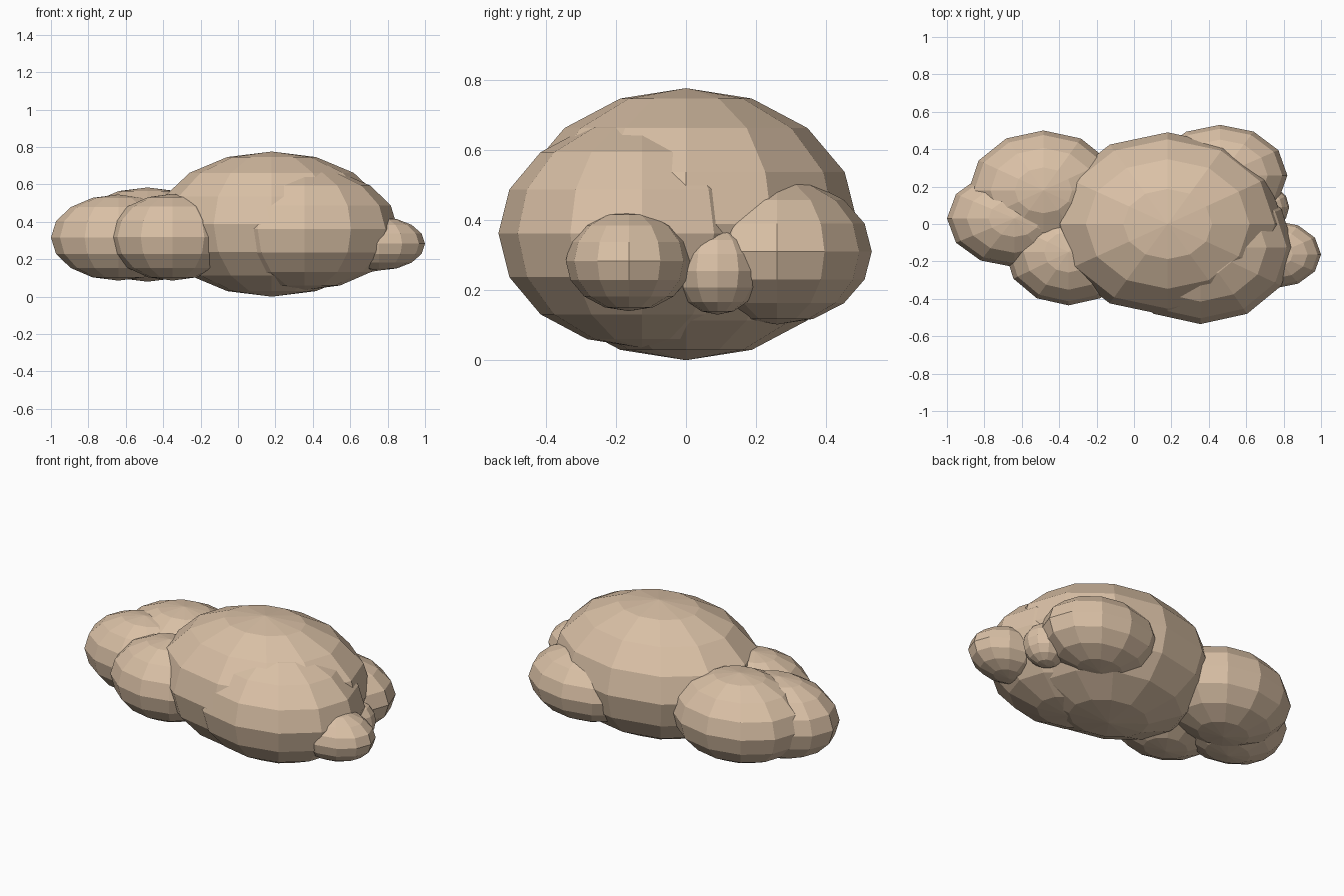
import bpy

cube = bpy.data.objects.get("Cube")
if cube:
    bpy.data.objects.remove(cube, do_unlink=True)

# Single warm tan colour
tan = bpy.data.materials.new("warm_tan")
tan.use_nodes = True
colour = (0.70, 0.53, 0.38, 1)
tan.diffuse_color = colour
tan.node_tree.nodes["Principled BSDF"].inputs["Base Color"].default_value = colour


def puff(name, centre, radii):
    """Flat-shaded faceted ellipsoid."""
    bpy.ops.mesh.primitive_uv_sphere_add(segments=12, ring_count=8, radius=1)
    ob = bpy.context.object
    ob.name = ob.data.name = name
    ob.location = centre
    ob.scale = radii
    ob.data.materials.append(tan)
    bpy.ops.object.transform_apply(location=False, rotation=False, scale=True)
    return ob


# Large central mass
puff("main_puff", (0.18, 0, 0.388), (0.62, 0.49, 0.388))
puff("front_puff", (0.355, -0.125, 0.362), (0.50, 0.41, 0.327))

# Lobes on the +x end
puff("back_left_puff", (0.46, 0.26, 0.31), (0.36, 0.27, 0.208))
puff("small_end_puff", (0.755, -0.163, 0.283), (0.245, 0.18, 0.143))
puff("tiny_side_puff", (0.70, 0.09, 0.255), (0.13, 0.12, 0.125))

# Lobes on the -x end
puff("back_right_puff", (-0.484, 0.18, 0.332), (0.40, 0.32, 0.252))
puff("far_right_puff", (-0.64, 0.03, 0.316), (0.36, 0.26, 0.23))
puff("front_right_puff", (-0.35, -0.15, 0.318), (0.34, 0.285, 0.232))
